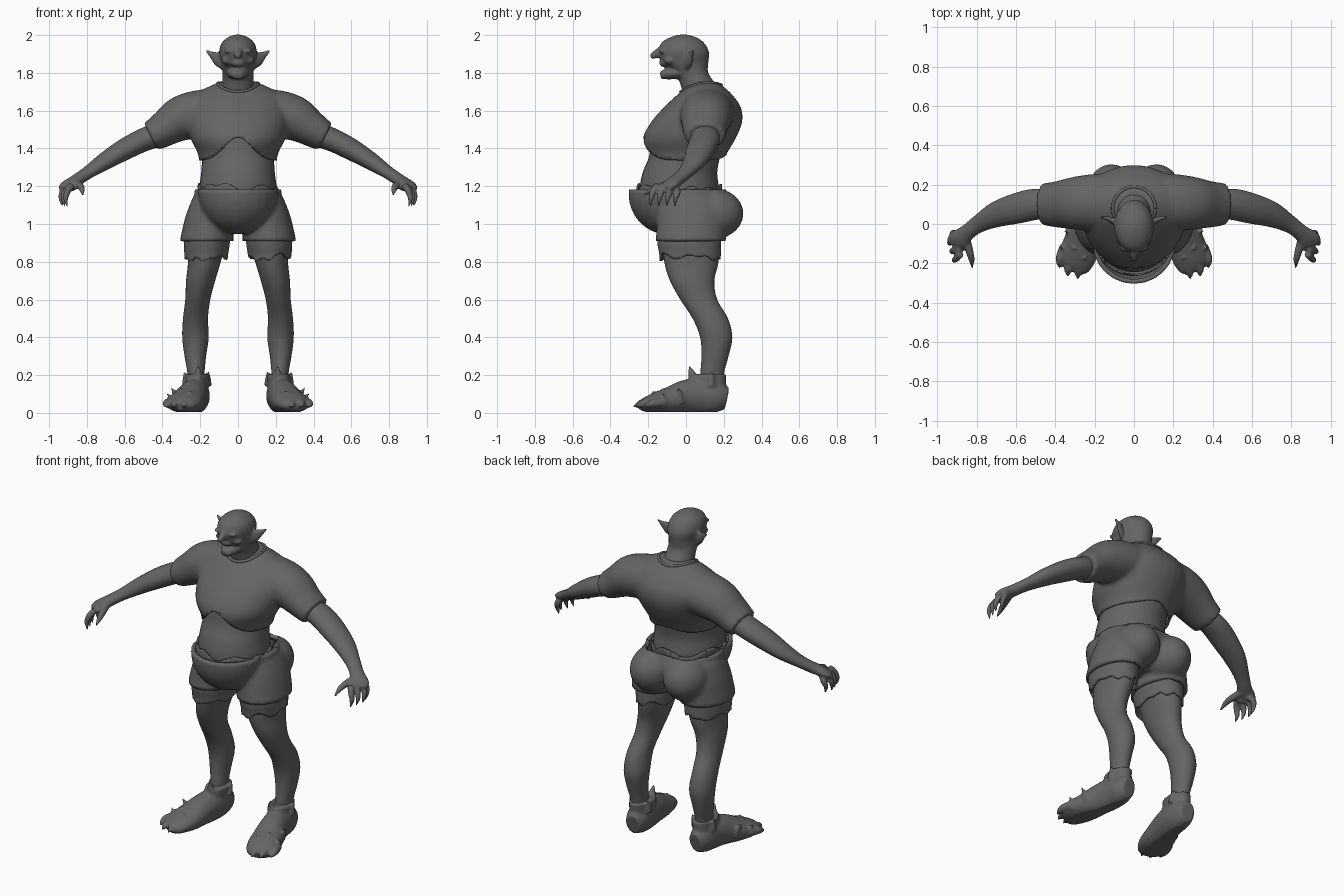
import bpy, bmesh, math
from mathutils import Vector

cube = bpy.data.objects.get("Cube")
if cube:
    bpy.data.objects.remove(cube, do_unlink=True)

grey = bpy.data.materials.new("dark grey clay")
grey.use_nodes = True
tone = (0.13, 0.13, 0.13, 1)
grey.diffuse_color = tone
grey.node_tree.nodes["Principled BSDF"].inputs["Base Color"].default_value = tone
SIDES = (1, -1)


def spline(rows, steps=4):
    """Smooth interpolation through rows of numbers."""
    out = []
    for i in range(len(rows) - 1):
        a, b = rows[max(i - 1, 0)], rows[i]
        c, d = rows[i + 1], rows[min(i + 2, len(rows) - 1)]
        for k in range(steps):
            t = k / steps
            out.append([q + 0.5 * t * ((r - p) + t * (2 * p - 5 * q + 4 * r - s + t * (3 * (q - r) + s - p)))
                        for p, q, r, s in zip(a, b, c, d)])
    return out + [list(rows[-1])]


def skin(bm, rings):
    """Closed skin over a list of point rings."""
    loops = [[bm.verts.new(p) for p in ring] for ring in rings]
    n = len(loops[0])
    for lo, hi in zip(loops, loops[1:]):
        for i in range(n):
            j = (i + 1) % n
            bm.faces.new((lo[i], lo[j], hi[j], hi[i]))
    bm.faces.new(loops[0][::-1])
    bm.faces.new(loops[-1])


def circle(n):
    return [(math.cos(math.tau * i / n), math.sin(math.tau * i / n)) for i in range(n)]


def stack(bm, rows, s=1, n=32):
    """Level rings: height, centre x, half width, front y, back y."""
    skin(bm, [[(s * x + w * c, (f + b) / 2 + (b - f) / 2 * q, z) for c, q in circle(n)]
              for z, x, w, f, b in spline(rows)])


def tube(bm, rows, s=1, n=16):
    """Rings across a path: x, y, z, sideways radius, upward radius."""
    rows = spline([(s * r[0], *r[1:4], r[-1]) for r in rows])
    pts = [Vector(r[:3]) for r in rows]
    span = (pts[-1] - pts[0]).normalized()
    ref = Vector((0, 0, 1)) if abs(span.z) < 0.8 else Vector((0, 1, 0))
    rings = []
    for i, (p, r) in enumerate(zip(pts, rows)):
        d = (pts[min(i + 1, len(pts) - 1)] - pts[max(i - 1, 0)]).normalized()
        side = d.cross(ref).normalized()
        up = side.cross(d)
        rings.append([p + side * c * r[3] + up * q * r[4] for c, q in circle(n)])
    skin(bm, rings)


def ball(bm, centre, size):
    made = bmesh.ops.create_uvsphere(bm, u_segments=24, v_segments=16, radius=1)
    bmesh.ops.scale(bm, vec=size, verts=made["verts"])
    bmesh.ops.translate(bm, vec=centre, verts=made["verts"])


def finish(name, bm, voxel=0, smooth=8, hem=None, top=None, thick=0):
    """Make the object; blend its volumes, cut its edges and thicken the cloth if asked."""
    bmesh.ops.recalc_face_normals(bm, faces=bm.faces)
    mesh = bpy.data.meshes.new(name)
    bm.to_mesh(mesh)
    bm.free()
    obj = bpy.data.objects.new(name, mesh)
    bpy.context.collection.objects.link(obj)
    if voxel:
        rem = obj.modifiers.new("blend", "REMESH")
        rem.mode, rem.voxel_size = "VOXEL", voxel
        soft = obj.modifiers.new("soften", "SMOOTH")
        soft.iterations = smooth
        graph = bpy.context.evaluated_depsgraph_get()
        obj.data = bpy.data.meshes.new_from_object(obj.evaluated_get(graph))
        obj.modifiers.clear()
    for edge, keep in ((hem, 1), (top, -1)):
        if edge:
            bm = bmesh.new()
            bm.from_mesh(obj.data)
            old = {v for v in bm.verts if v.is_boundary}
            cut = [v for v in bm.verts if keep * (v.co.z - edge(v.co)) < 0]
            old -= set(cut)
            bmesh.ops.delete(bm, geom=cut, context="VERTS")
            for v in bm.verts:
                if v.is_boundary and v not in old:
                    v.co.z = edge(v.co)
            bm.to_mesh(obj.data)
            bm.free()
    if thick:
        cloth = obj.modifiers.new("cloth", "SOLIDIFY")
        cloth.thickness, cloth.offset = thick, -1
    obj.data.materials.clear()
    obj.data.materials.append(grey)
    for f in obj.data.polygons:
        f.use_smooth = True
        f.material_index = 0
    return obj


# Head and neck, with jaw, lip, nose, brows and ears
bm = bmesh.new()
stack(bm, [(1.66, 0, .10, -.01, .19), (1.74, 0, .085, -.03, .155), (1.80, 0, .082, -.06, .118),
           (1.85, 0, .088, -.125, .118), (1.91, 0, .10, -.145, .122), (1.96, 0, .085, -.13, .095),
           (1.99, 0, .05, -.08, .05), (2.003, 0, .012, -.03, .0)])
tube(bm, [(0, .02, 1.81, .075, .04), (0, -.06, 1.80, .06, .034), (0, -.105, 1.793, .045, .028),
          (0, -.135, 1.785, .025, .02)])
tube(bm, [(0, -.05, 1.86, .07, .03), (0, -.11, 1.853, .045, .022), (0, -.14, 1.85, .022, .014)])
tube(bm, [(0, -.12, 1.925, .022), (0, -.152, 1.903, .023), (0, -.187, 1.884, .013)])
for s in SIDES:
    ball(bm, (s * .042, -.122, 1.915), (.032, .02, .012))
    ball(bm, (s * .055, -.085, 1.865), (.032, .03, .022))
    tube(bm, [(.075, 0, 1.865, .022, .05), (.105, .015, 1.875, .017, .04),
              (.135, .028, 1.895, .011, .021), (.17, .037, 1.917, .006)], s)
finish("head", bm, .007, 5)

# Bare belly and waist
bm = bmesh.new()
stack(bm, [(1.08, 0, .19, -.23, .17), (1.18, 0, .205, -.245, .175), (1.27, 0, .195, -.23, .165),
           (1.36, 0, .192, -.195, .18), (1.47, 0, .21, -.18, .2)])
finish("belly", bm)

# Cropped shirt with shoulders and sleeves, arched at the front hem
bm = bmesh.new()
stack(bm, [(1.28, 0, .198, -.185, .17), (1.37, 0, .212, -.21, .215), (1.45, 0, .25, -.23, .262),
           (1.54, 0, .272, -.185, .298), (1.62, 0, .272, -.115, .29), (1.69, 0, .225, -.04, .24),
           (1.725, 0, .16, .0, .2), (1.75, 0, .105, .04, .175)])
for s in SIDES:
    tube(bm, [(.08, .11, 1.59, .15, .12), (.2, .11, 1.585, .145, .125), (.3, .105, 1.558, .135, .12),
              (.38, .1, 1.51, .12, .098), (.425, .1, 1.482, .113, .088), (.462, .1, 1.463, .108, .08)], s, 24)
shirt = finish("shirt", bm, .012, 8, thick=.012,
               hem=lambda p: 1.335 + (.125 if p.y < 0 else .03) * math.exp(-(p.x / .1) ** 2))

# Collar rim lying on the shirt
bpy.context.view_layer.update()
rim = []
for c, q in circle(32):
    hit, spot, *rest = shirt.ray_cast(Vector((.108 * c, .08 + .108 * q, 3)), Vector((0, 0, -1)))
    rim.append((*spot, .008))
bm = bmesh.new()
tube(bm, rim + rim[:1], n=8)
finish("collar", bm)

for s, word in zip(SIDES, ("left", "right")):
    # Arm and clawed hand
    bm = bmesh.new()
    tube(bm, [(.38, .1, 1.49, .07), (.5, .1, 1.445, .08, .062), (.6, .078, 1.395, .078, .058),
              (.7, .048, 1.335, .066, .047), (.79, .0, 1.275, .046, .034), (.85, -.045, 1.235, .042, .032),
              (.89, -.085, 1.208, .06, .026), (.905, -.11, 1.185, .05, .02)], s)
    for k in range(4):
        y = -.045 - .043 * k
        x = .925 - .012 * abs(k - 1)
        tube(bm, [(.88, -.075 - .025 * k, 1.205, .019), (x, y, 1.175, .018),
                  (x + .012, y - .01, 1.135, .014), (x + .002, y - .015, 1.092, .004)], s, 10)
    tube(bm, [(.855, -.07, 1.215, .022), (.835, -.14, 1.20, .02),
              (.825, -.185, 1.18, .015), (.822, -.225, 1.15, .004)], s, 10)
    finish(word + "_arm", bm, .007, 4)

    # Leg
    bm = bmesh.new()
    stack(bm, [(.95, .16, .11, -.13, .18), (.8, .178, .087, -.115, .172), (.7, .198, .077, -.085, .15),
               (.6, .213, .066, -.03, .165), (.5, .225, .066, .035, .222), (.4, .225, .07, .075, .245),
               (.3, .226, .057, .082, .225), (.2, .222, .045, .075, .2), (.08, .22, .05, .07, .2)], s)
    finish(word + "_leg", bm)

    # Ragged cuff under the shorts
    bm = bmesh.new()
    stack(bm, [(1, .16, .118, -.15, .18), (.9, .165, .122, -.152, .185),
               (.84, .168, .116, -.142, .185), (.78, .17, .112, -.14, .18)], s, 48)
    finish(word + "_cuff", bm, .009, 4, thick=.012, hem=lambda p: .822 + .014 * math.sin(31 * p.y + 23 * p.x)
           + .008 * math.sin(70 * p.x - 40 * p.y))

    # Shaggy foot
    bm = bmesh.new()
    tube(bm, [(.215, .215, .075, .045, .06), (.22, .16, .085, .068, .085), (.225, .08, .09, .075, .095),
              (.24, 0, .085, .08, .09), (.265, -.09, .064, .092, .072), (.285, -.16, .053, .095, .055),
              (.3, -.215, .042, .078, .038), (.31, -.24, .038, .045, .022)], s, 24)
    stack(bm, [(.06, .22, .065, .03, .21), (.16, .218, .062, .015, .212), (.205, .215, .064, .02, .216)], s)
    # Toe claws
    for x, y in ((.235, -.235), (.285, -.27), (.335, -.26), (.378, -.215)):
        tube(bm, [(x * .75 + .07, y + .1, .055, .026), (x, y + .035, .05, .022), (x, y - .01, .032, .005)], s, 10)
    # Tufts on the ankle and instep
    for x, y, z, dx, dy in ((.21, .04, .205, 0, -.025), (.27, .13, .175, .015, .01), (.165, .14, .175, -.01, .02),
                            (.315, -.03, .09, .04, -.01), (.29, -.1, .09, .02, -.03),
                            (.26, -.13, .075, -.01, -.05), (.34, -.12, .06, .035, 0)):
        tube(bm, [(x, y, z - .03, .028), (x + dx / 2, y + dy / 2, z + .015, .016),
                  (x + dx, y + dy, z + .045, .003)], s, 10)
    foot = finish(word + "_foot", bm, .008, 4)
    for v in foot.data.vertices:
        v.co.z = max(v.co.z, .004)

# Shorts: hips, round belly, seat and flared legs, open at the waist
bm = bmesh.new()
stack(bm, [(1.26, 0, .215, -.2, .18), (1.18, 0, .228, -.2, .212), (1.1, 0, .24, -.16, .24),
           (1.02, 0, .23, -.14, .2), (.96, 0, .15, -.1, .12)])
ball(bm, (0, -.1, 1.16), (.21, .205, .215))
for s in SIDES:
    ball(bm, (s * .115, .145, 1.055), (.13, .16, .135))
    stack(bm, [(1.14, .12, .12, -.13, .2), (1.05, .145, .13, -.15, .22), (.95, .162, .138, -.158, .212),
               (.88, .168, .145, -.165, .208)], s)
finish("shorts", bm, .011, 7, hem=lambda p: .91, top=lambda p: 1.182, thick=.022)

# Ragged underwear edge above the waistband
bm = bmesh.new()
stack(bm, [(1.09, 0, .205, -.26, .18), (1.15, 0, .212, -.265, .188), (1.2, 0, .216, -.262, .192),
           (1.27, 0, .218, -.26, .195)], n=48)
finish("ragged_waist", bm, .009, 4, thick=.01, hem=lambda p: 1.13,
       top=lambda p: 1.198 + .014 * math.sin(27 * p.x + 9 * p.y) + .008 * math.sin(50 * p.y - 31 * p.x))
